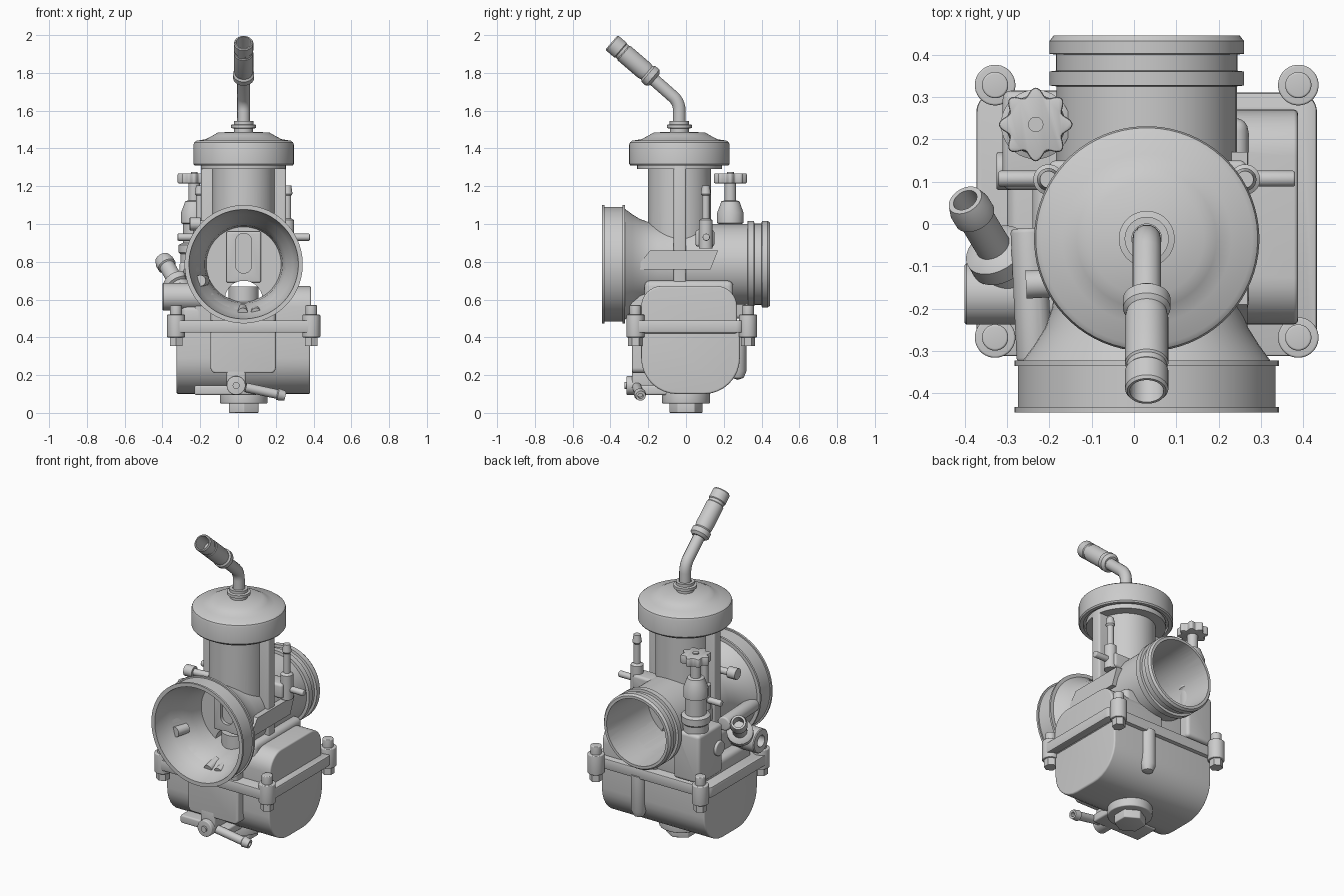
import bpy, bmesh, math
from mathutils import Vector

if "Cube" in bpy.data.objects:
    bpy.data.objects.remove(bpy.data.objects["Cube"])

CX, CY, BZ = 0.03, -0.035, 0.787   # barrel centre x, y and bore height


def finish(ob, bevel=0, cuts=(), seg=4):
    bpy.ops.object.select_all(action='DESELECT')
    bpy.context.view_layer.objects.active = ob
    ob.select_set(True)
    if bevel:
        m = ob.modifiers.new("bevel", 'BEVEL')
        m.width, m.segments, m.limit_method, m.angle_limit = bevel, seg, 'ANGLE', math.radians(40)
        bpy.ops.object.modifier_apply(modifier=m.name)
    for c in cuts:
        m = ob.modifiers.new("cut", 'BOOLEAN')
        m.operation, m.solver, m.object = 'DIFFERENCE', 'EXACT', c
        bpy.ops.object.modifier_apply(modifier=m.name)
    bpy.ops.object.shade_smooth_by_angle(angle=math.radians(32))
    return ob


def to_object(name, bm):
    bmesh.ops.remove_doubles(bm, verts=bm.verts, dist=1e-5)
    bmesh.ops.recalc_face_normals(bm, faces=bm.faces)
    me = bpy.data.meshes.new(name)
    bm.to_mesh(me)
    bm.free()
    ob = bpy.data.objects.new(name, me)
    bpy.context.collection.objects.link(ob)
    return ob


def lathe(name, prof, origin, axis=(0, 0, 1), seg=48, closed=False, bevel=0, cuts=()):
    """Spin (radius, height) points about an axis through origin."""
    bm = bmesh.new()
    q = Vector(axis).to_track_quat('Z', 'Y')
    rings = [[bm.verts.new(Vector(origin) + q @ Vector((r * math.cos(a), r * math.sin(a), h)))
              for a in (2 * math.pi * (i + .5) / seg for i in range(seg))] for r, h in prof]
    pairs = list(zip(rings, rings[1:])) + ([(rings[-1], rings[0])] if closed else [])
    for a, b in pairs:
        for i in range(seg):
            j = (i + 1) % seg
            bm.faces.new((a[i], a[j], b[j], b[i]))
    return finish(to_object(name, bm), bevel, cuts)


def rod(name, a, b, r, seg=32, **kw):
    d = Vector(b) - Vector(a)
    return lathe(name, [(0, 0), (r, 0), (r, d.length), (0, d.length)], a, d, seg, **kw)


def prism(name, pts, axis, lo, hi, **kw):
    """Extrude a 2D outline along an axis: X uses (y,z), Y uses (x,z), Z uses (x,y)."""
    put = {'X': lambda p, t: (t, *p), 'Y': lambda p, t: (p[0], t, p[1]), 'Z': lambda p, t: (*p, t)}[axis]
    bm = bmesh.new()
    a, b = [[bm.verts.new(put(p, t)) for p in pts] for t in (lo, hi)]
    bm.faces.new(a)
    bm.faces.new(b)
    for i in range(len(pts)):
        j = (i + 1) % len(pts)
        bm.faces.new((a[i], a[j], b[j], b[i]))
    return finish(to_object(name, bm), **kw)


def rrect(x0, x1, y0, y1, low, high):
    """Rectangle outline with separate lower and upper corner radii."""
    pts = []
    for cx, cy, r, k in ((x1 - high, y1 - high, high, 0), (x0 + high, y1 - high, high, 1),
                         (x0 + low, y0 + low, low, 2), (x1 - low, y0 + low, low, 3)):
        for i in range(9):
            a = (k + i / 8) * math.pi / 2
            pts.append((cx + r * math.cos(a), cy + r * math.sin(a)))
    return pts


def box(name, x, y, z, bevel=0.01, cuts=()):
    return prism(name, [(x[0], y[0]), (x[1], y[0]), (x[1], y[1]), (x[0], y[1])], 'Z', *z,
                 bevel=bevel, cuts=cuts)


# Bore cutter, flared at the front
bore = lathe("bore_cutter", [(0, -.47), (.293, -.47), (.285, -.41), (.262, -.34), (.225, -.27), (.206, -.2),
                             (.196, -.1), (.196, .3), (.205, .47), (0, .47)], (CX, 0, BZ), (0, 1, 0), 64)
bore.hide_render = True
cut = dict(cuts=[bore])

# Intake bell and rear spigot
lathe("intake_bell", [(0, -.445), (.313, -.445), (.313, -.432), (.304, -.432), (.304, -.335), (.313, -.335),
                      (.313, -.322), (.292, -.322), (.265, -.285), (.24, -.245), (.224, -.2), (.216, -.15),
                      (.215, 0), (0, 0)], (CX, 0, BZ), (0, 1, 0), 64, **cut)
lathe("rear_spigot", [(0, -.02), (.213, -.02), (.213, .325), (.23, .327), (.23, .36), (.215, .362), (.215, .4),
                      (.23, .402), (.23, .432), (.22, .445), (0, .445)], (CX, 0, BZ), (0, 1, 0), 64, **cut)

# Barrel with its two side ribs
rod("barrel", (CX, CY, .62), (CX, CY, 1.33), .167, 64, **cut)
box("barrel_ribs", (CX - .225, CX + .225), (-.065, 0), (.62, 1.32), **cut)
lathe("barrel_neck", [(0, 1.29), (.225, 1.29), (.225, 1.32), (0, 1.32)], (CX, CY, 0))

# Throttle slide with arched cutaway, guide strip and jet shroud
arch = rod("arch_cutter", (CX, -.3, .6), (CX, .3, .6), .1)
arch.hide_render = True
rod("throttle_slide", (CX, -.12, BZ), (CX, .05, BZ), .198, 64, cuts=[arch])
slot = prism("slot_cutter", rrect(CX - .042, CX + .042, .74, .95, .04, .04), 'Y', -.3, -.135)
slot.hide_render = True
box("slide_strip", (CX - .092, CX + .092), (-.155, 0), (.69, .96), cuts=[slot, arch])
rod("jet_shroud", (CX, CY - .03, .58), (CX, CY - .03, .67), .08)

# Cap
lathe("cap", [(0, 1.33), (.24, 1.33), (.24, 1.31), (.26, 1.31), (.266, 1.318), (.266, 1.42), (.262, 1.432),
              (.25, 1.441), (.2, 1.449), (.165, 1.468), (.135, 1.485), (0, 1.488)], (CX, CY, 0), seg=72)
lathe("cap_nut", [(.035, 1.48), (.05, 1.48), (.05, 1.505), (.066, 1.508), (.066, 1.525), (.052, 1.528),
                  (.052, 1.545), (.035, 1.545)], (CX, CY, 0), closed=True)

# Cable elbow and sleeve
curve = bpy.data.curves.new("cable_elbow", 'CURVE')
curve.dimensions, curve.bevel_depth, curve.bevel_resolution, curve.use_fill_caps = '3D', .034, 5, True
path = [(CY, 1.48), (CY, 1.6)]
path += [(CY - .1 + .1 * math.cos(a), 1.6 + .1 * math.sin(a)) for a in (math.radians(9 * i) for i in range(1, 6))]
path += [(-.2, 1.79)]
sp = curve.splines.new('POLY')
sp.points.add(len(path) - 1)
for p, (y, z) in zip(sp.points, path):
    p.co = (CX, y, z, 1)
elbow = bpy.data.objects.new("cable_elbow", curve)
bpy.context.collection.objects.link(elbow)
bpy.context.view_layer.objects.active = elbow
elbow.select_set(True)
bpy.ops.object.convert(target='MESH')
finish(elbow)
lathe("cable_sleeve", [(0, 0), (.04, 0), (.056, .015), (.056, .045), (.047, .055), (.051, .075), (.051, .215),
                       (.047, .22), (.047, .235), (.051, .24), (.051, .295), (.046, .302), (.04, .302),
                       (.038, .2), (0, .2)], (CX, -.165, 1.765), (0, -.76, .65))

# Lower body between bore and float bowl
box("lower_body", (-.24, .27), (-.22, .25), (.46, .7), .03, **cut)
box("left_shelf", (-.3, -.05), (-.22, .24), (.46, .57), .03, **cut)
box("choke_block", (-.31, -.13), (.08, .315), (.5, .8), .02, **cut)
box("vent_bridge", (-.2, .265), (.05, .15), (.88, .97), .015, **cut)
prism("side_fin", [(-.27, .76), (-.19, .86), (.17, .86), (.13, .76)], 'X', .15, .268, **cut)

# Float bowl, upper float housing, gasket flange
prism("float_bowl", rrect(-.237, .285, .1, .49, .19, .01), 'X', -.325, .382, bevel=.085, seg=6)
prism("float_housing", rrect(-.237, .27, .42, .672, .01, .11), 'X', .02, .387, bevel=.07, seg=6, **cut)
prism("flange", rrect(-.372, .432, -.312, .31, .045, .045), 'Z', .425, .49, bevel=.006, seg=2)
prism("bowl_front_bulge", rrect(-.145, .2, .21, .49, .03, .01), 'Y', -.285, -.15, bevel=.02)
box("front_pad", (-.145, .2), (-.3, -.15), (.47, .64), .02, **cut)
lathe("overflow_rib", [(0, .175), (.03, .185), (.045, .22), (.045, .44), (0, .44)], (.13, .275, 0))

# Corner lugs with screws and nuts
for x in (-.328, .388):
    for y in (-.268, .328):
        rod("corner_lug", (x, y, .4), (x, y, .52), .048, bevel=.005)
        rod("lug_screw", (x, y, .5), (x, y, .57), .031, bevel=.005)
        rod("lug_nut", (x, y, .355), (x, y, .405), .038, 6)

# Bottom drain plug
rod("plug_washer", (CX, 0, .05), (CX, 0, .11), .127, bevel=.006)
rod("plug_hex", (CX, 0, 0), (CX, 0, .06), .09, 6, bevel=.006)

# Drain screw and drain spout at the front
rod("drain_boss", (-.01, -.315, .145), (-.01, -.15, .145), .05, bevel=.006)
rod("drain_screw", (-.01, -.325, .145), (-.01, -.3, .145), .018)
box("drain_bracket", (-.23, .1), (-.24, -.08), (.095, .145))
box("drain_web", (-.06, .04), (-.285, -.15), (.14, .25))
lathe("drain_spout", [(0, 0), (.025, 0), (.025, .17), (.032, .175), (.026, .215), (.014, .215), (.014, .18), (0, .18)],
      (.04, -.26, .135), (.21, .02, -.045), 24)

# Fuel inlet: banjo barrel and angled pipe
lathe("inlet_barrel", [(0, 0), (.073, 0), (.073, .235), (.068, .24), (.035, .24), (.035, .19), (0, .19)],
      (-.16, -.165, .615), (-1, 0, 0))
lathe("inlet_pipe", [(0, -.06), (.06, -.06), (.06, .0), (.075, .005), (.075, .045), (.06, .055), (.042, .06),
                     (.042, .165), (.05, .17), (.05, .2), (.042, .228), (.03, .228), (.03, .15), (0, .15)],
      (-.31, -.09, .665), (-.1, .165, .17))

# Choke stem with lobed knob
KX, KY = -.232, .235
lathe("choke_body", [(0, .6), (.072, .6), (.072, .84), (.082, .85), (.082, .89), (.06, .9), (.06, 1.0), (.07, 1.005),
                     (.07, 1.06), (.055, 1.1), (.048, 1.12), (.03, 1.125), (.03, 1.22), (0, 1.22)], (KX, KY, 0))
lobes = [((.077 + .01 * math.cos(8 * a)) * math.cos(a) + KX, (.077 + .01 * math.cos(8 * a)) * math.sin(a) + KY)
         for a in (2 * math.pi * i / 96 for i in range(96))]
prism("choke_knob", lobes, 'Z', 1.215, 1.268, bevel=.006, seg=2)
rod("choke_knob_button", (KX, KY, 1.26), (KX, KY, 1.275), .018)

# Vent nipples and side pins, mirrored
for s in (-1, 1):
    x = CX + s * .232
    lathe("vent_nipple", [(0, .87), (.036, .87), (.036, 1.02), (.02, 1.03), (.02, 1.15), (.027, 1.16), (.02, 1.205),
                          (0, 1.205)], (x, .105, 0), seg=24, **cut)
    rod("side_pin", (x, .107, .93), (CX + s * .35, .107, .93), .019, 20, bevel=.005)

# Idle screw, knurled
rod("idle_screw_stem", (-.1, -.13, 1.0), (-.21, -.14, 1.0), .02, 20)
rod("idle_screw_head", (-.2, -.14, 1.0), (-.255, -.143, 1.0), .034, 14)

# Air passage on the left flank, plug, jets in the bell mouth
rod("air_passage", (-.25, -.01, .74), (-.235, -.325, .74), .042, bevel=.01, **cut)
rod("side_plug", (-.25, .125, .66), (-.325, .125, .66), .045, bevel=.006)
for x in (.025, .095):
    rod("bell_jet", (x, -.33, .53), (x, -.24, .55), .026, 20)
rod("bell_air_jet", (-.2, -.33, .7), (-.18, -.25, .7), .03, 20)

for c in (bore, arch, slot):
    bpy.data.objects.remove(c)
